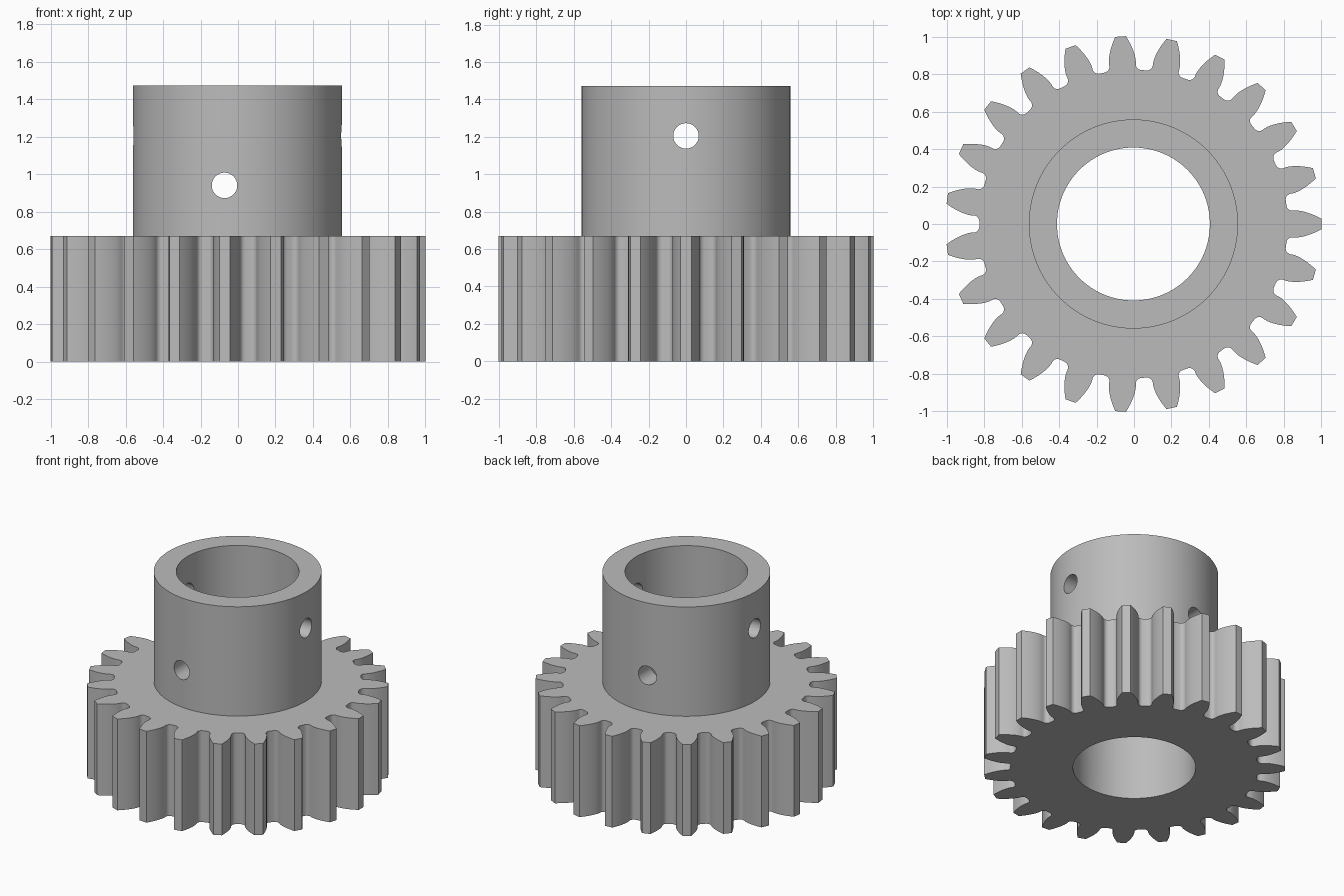
import bpy
import bmesh
import math
from mathutils import Matrix, Vector

cube = bpy.data.objects.get("Cube")
if cube:
    bpy.data.objects.remove(cube, do_unlink=True)

# Main dimensions
CX = -0.003
TEETH = 23
TIP_R = 1.003
MODULE = 2 * TIP_R / (TEETH + 2)
PITCH_R = MODULE * TEETH / 2
ROOT_R = PITCH_R - 1.25 * MODULE
PRESSURE = math.radians(20)
BASE_R = PITCH_R * math.cos(PRESSURE)
FILLET = 0.03
GEAR_H = 0.67
TOP = 1.472
HUB_R = 0.558
BORE_R = 0.408
HOLE_R = 0.068

steel = bpy.data.materials.new("grey steel")
steel.use_nodes = True
GREY = (0.5, 0.5, 0.5, 1)
steel.diffuse_color = GREY
steel.node_tree.nodes["Principled BSDF"].inputs["Base Color"].default_value = GREY


def add_object(name, bm):
    bmesh.ops.recalc_face_normals(bm, faces=bm.faces)
    mesh = bpy.data.meshes.new(name)
    bm.to_mesh(mesh)
    bm.free()
    mesh.materials.append(steel)
    obj = bpy.data.objects.new(name, mesh)
    bpy.context.collection.objects.link(obj)
    return obj


def cylinder(name, radius, length, centre, axis="Z", sides=128):
    turn = {"X": Matrix.Rotation(math.pi / 2, 4, "Y"),
            "Y": Matrix.Rotation(math.pi / 2, 4, "X"),
            "Z": Matrix.Identity(4)}[axis]
    bm = bmesh.new()
    bmesh.ops.create_cone(bm, cap_ends=True, segments=sides, radius1=radius,
                          radius2=radius, depth=length,
                          matrix=Matrix.Translation(centre) @ turn)
    return add_object(name, bm)


def involute(angle):
    return math.tan(angle) - angle


def half_tooth():
    """Flank from root to tip as (radius, angle from the tooth centre)."""
    base_half = math.pi / (2 * TEETH) + involute(PRESSURE)
    points = []
    for i in range(7):
        t = math.pi / 2 * (1 - i / 6)
        points.append((ROOT_R + FILLET * (1 - math.sin(t)),
                       base_half + FILLET * (1 - math.cos(t)) / ROOT_R))
    for i in range(11):
        r = BASE_R + (TIP_R - BASE_R) * i / 10
        points.append((r, base_half - involute(math.acos(min(1, BASE_R / r)))))
    return points


# Toothed wheel
flank = half_tooth()
tooth = [(r, -a) for r, a in flank] + [(r, a) for r, a in reversed(flank)]
bm = bmesh.new()
outline = []
for n in range(TEETH):
    for r, a in tooth:
        angle = a + n * math.tau / TEETH
        outline.append(bm.verts.new((CX + r * math.cos(angle), r * math.sin(angle), 0)))
face = bm.faces.new(outline)
sweep = bmesh.ops.extrude_face_region(bm, geom=[face])
bmesh.ops.translate(bm, vec=Vector((0, 0, GEAR_H)),
                    verts=[g for g in sweep["geom"] if isinstance(g, bmesh.types.BMVert)])
gear = add_object("gear_with_hub", bm)

# Hub, bore and the two crossing pin holes
hub = cylinder("hub", HUB_R, TOP - 0.3, (CX, 0, (TOP + 0.3) / 2))
bore = cylinder("bore_cutter", BORE_R, 4, (CX, 0, 0.5))
low_hole = cylinder("low_pin_hole_cutter", HOLE_R, 3, (-0.072, 0, 0.94), "Y", 48)
high_hole = cylinder("high_pin_hole_cutter", HOLE_R, 3, (0, 0, 1.205), "X", 48)

bpy.context.view_layer.objects.active = gear
gear.select_set(True)
for tool, operation in ((hub, "UNION"), (bore, "DIFFERENCE"),
                        (low_hole, "DIFFERENCE"), (high_hole, "DIFFERENCE")):
    tool.hide_render = True
    mod = gear.modifiers.new(tool.name, "BOOLEAN")
    mod.operation = operation
    mod.solver = "EXACT"
    mod.object = tool
    bpy.ops.object.modifier_apply(modifier=mod.name)
    bpy.data.objects.remove(tool, do_unlink=True)

bpy.ops.object.shade_smooth_by_angle(angle=math.radians(30))
